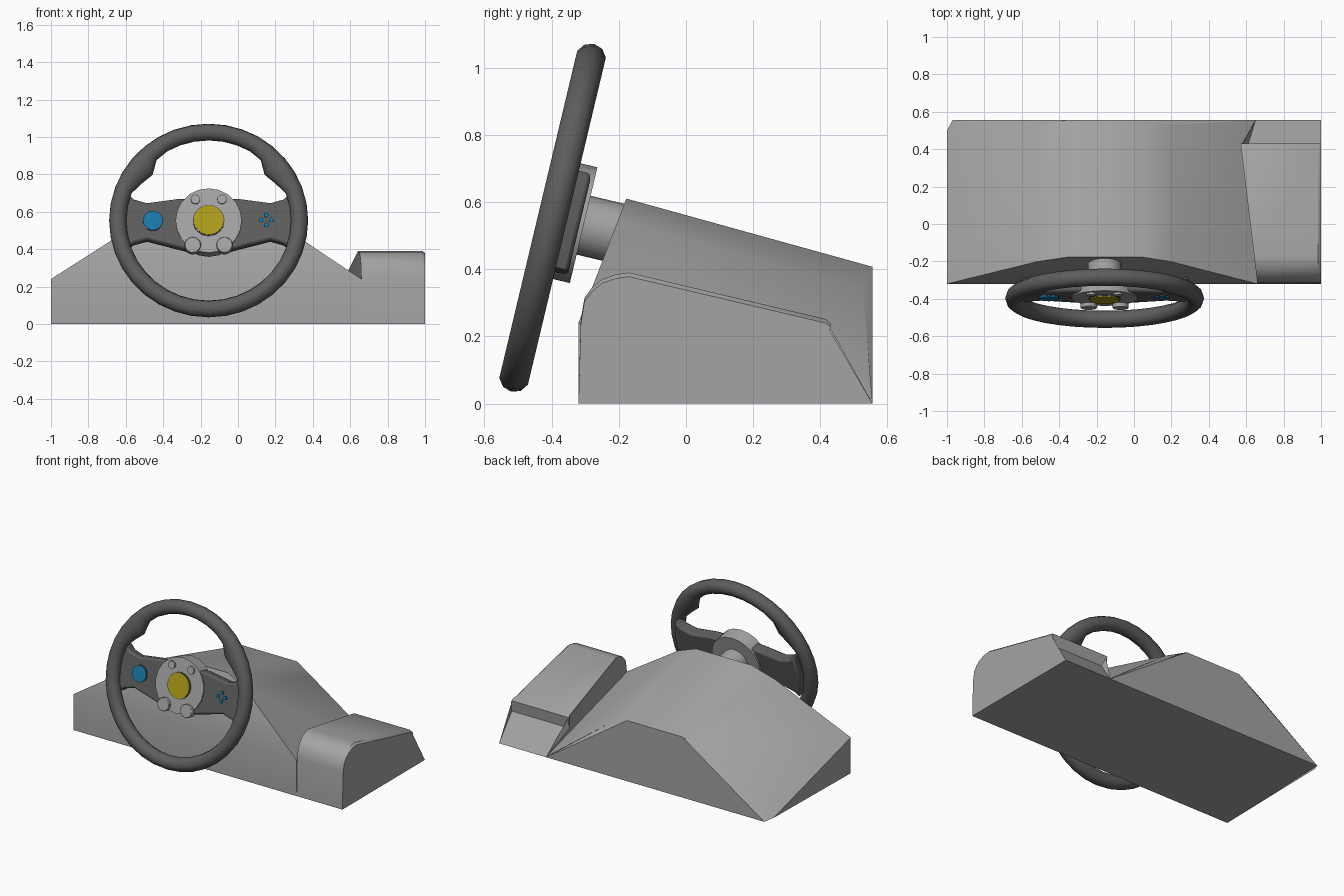
import bpy, bmesh, math
from mathutils import Matrix, Vector

cube = bpy.data.objects.get("Cube")
if cube:
    bpy.data.objects.remove(cube, do_unlink=True)


def material(name, rgb):
    m = bpy.data.materials.new(name)
    m.use_nodes = True
    m.diffuse_color = (*rgb, 1)
    m.node_tree.nodes["Principled BSDF"].inputs["Base Color"].default_value = (*rgb, 1)
    return m


GREY = material("light grey plastic", (0.37, 0.37, 0.37))
DARK = material("dark grey rubber", (0.11, 0.11, 0.11))
YELLOW = material("yellow", (0.42, 0.33, 0.01))
BLUE = material("blue", (0.01, 0.19, 0.39))

# Wheel frame: local x is right, y is up the wheel, z points to the driver
TILT = math.radians(13.4)
WHEEL = Matrix.Translation((-0.157, -0.397, 0.553)) @ Matrix.Rotation(math.pi / 2 - TILT, 4, "X")


def make(name, verts, faces, mat, matrix=None, bevel=0, angle=35):
    bm = bmesh.new()
    vs = [bm.verts.new(v) for v in verts]
    for f in faces:
        bm.faces.new([vs[i] for i in f])
    bmesh.ops.triangulate(bm, faces=[f for f in bm.faces if len(f.verts) > 4])
    bmesh.ops.recalc_face_normals(bm, faces=bm.faces)
    mesh = bpy.data.meshes.new(name)
    bm.to_mesh(mesh)
    bm.free()
    mesh.materials.append(mat)
    ob = bpy.data.objects.new(name, mesh)
    bpy.context.collection.objects.link(ob)
    if matrix:
        ob.matrix_world = matrix
    if bevel:
        mod = ob.modifiers.new("soft edges", "BEVEL")
        mod.width, mod.segments = bevel, 2
        mod.limit_method, mod.angle_limit = "ANGLE", math.radians(40)
    bpy.ops.object.select_all(action="DESELECT")
    ob.select_set(True)
    bpy.context.view_layer.objects.active = ob
    bpy.ops.object.shade_smooth_by_angle(angle=math.radians(angle))
    return ob


def bridge(sections, n, close=False):
    """Quads joining successive closed loops of n points."""
    steps = sections if close else sections - 1
    return [(s * n + i, s * n + (i + 1) % n,
             (s + 1) % sections * n + (i + 1) % n, (s + 1) % sections * n + i)
            for s in range(steps) for i in range(n)]


def prism(name, outline, z0, z1, mat, bevel=0):
    n = len(outline)
    verts = [(x, y, z) for z in (z0, z1) for x, y in outline]
    faces = bridge(2, n) + [tuple(range(n)), tuple(range(n, 2 * n))]
    return make(name, verts, faces, mat, WHEEL, bevel)


def disc(name, x, y, r, z0, z1, mat, sides=20, bevel=0):
    ring = [(x + r * math.cos(2 * math.pi * i / sides), y + r * math.sin(2 * math.pi * i / sides))
            for i in range(sides)]
    return prism(name, ring, z0, z1, mat, bevel)


# Main housing: humped front outline carried back along a falling slope
FALL = 0.277
front_outline = [(-1, 0), (-1, 0.24), (-0.52, 0.547), (-0.36, 0.61),
                 (0.05, 0.61), (0.2, 0.547), (0.66, 0.24), (0.66, 0)]
back_xy = [(-0.97, 0.555), (-1, 0.5), (-0.52, 0.525), (-0.36, 0.555),
           (0.05, 0.555), (0.19, 0.525), (0.65, 0.555), (0.65, 0.555)]
front = [(x, -0.32 + max(0, z - 0.24) * 0.385, z) for x, z in front_outline]
back = [(bx, by, max(0.004, fz - FALL * (by - fy)) if fz else 0)
        for (bx, by), (_, fy, fz) in zip(back_xy, front)]
caps = [(0, 1, 6, 7), (1, 2, 3, 4, 5, 6),
        (8, 9, 10), (8, 10, 11), (8, 11, 12, 15), (12, 13, 15), (13, 14, 15)]
make("housing", front + back, bridge(2, 8) + caps, GREY)

# Side pod: rounded nose, sloping top and notched tail
pod_profile = [(-0.32, 0), (-0.313, 0.25), (-0.302, 0.315), (-0.28, 0.345), (-0.25, 0.37),
               (-0.21, 0.384), (-0.17, 0.39), (0.415, 0.252), (0.43, 0.24), (0.42, 0.165), (0.555, 0)]


def pod_inner_x(y):
    if y < 0.43:
        return 0.66 - 0.09 * (y + 0.32) / 0.75
    return 0.57 + 0.08 * (y - 0.43) / 0.125


def pod_section(x, inset):
    return [(pod_inner_x(y) if x is None else x, y, z - (inset if z > 0.2 else 0))
            for y, z in pod_profile]


n = len(pod_profile)
pod = pod_section(None, 0.01) + pod_section(0.985, 0) + pod_section(1, 0.012)
# The inner edge keeps its full height
pod[:n] = pod_section(None, 0)
make("side_pod", pod, bridge(3, n) + [tuple(range(n)), tuple(range(2 * n, 3 * n))], GREY)

# Steering rim with a thumb rest on each upper inner side
MAJOR, MINOR, RINGS, SIDES = 0.486, 0.046, 36, 10
rim = []
for i in range(RINGS):
    a = 2 * math.pi * i / RINGS
    off_top = math.degrees(abs(math.atan2(math.cos(a), math.sin(a))))
    bulge = 0.055 * math.exp(-((off_top - 53) / 9) ** 2)
    for j in range(SIDES):
        p = 2 * math.pi * j / SIDES
        r = MAJOR + MINOR * math.cos(p) + bulge * min(0, math.cos(p))
        rim.append((r * math.cos(a), r * math.sin(a), MINOR * math.sin(p)))
make("steering_rim", rim, bridge(RINGS, SIDES, True), DARK, WHEEL, angle=60)

# Spokes: one mirrored bar through the hub
half = [(0.12, -0.155), (0.33, -0.1), (0.4, -0.12), (0.44, -0.15), (0.46, 0),
        (0.44, 0.16), (0.4, 0.12), (0.33, 0.1), (0.17, 0.122)]
prism("spokes", half + [(-x, y) for x, y in reversed(half)], -0.083, -0.008, DARK, 0.012)

# Hub and column
disc("hub", 0, 0, 0.177, -0.095, 0, GREY)
disc("steering_column", 0, 0, 0.09, -0.3, -0.09, GREY, 24)

# Buttons
disc("centre_button_surround", 0, 0, 0.085, -0.005, 0.006, DARK, 24)
disc("centre_button", 0, 0, 0.08, -0.005, 0.012, YELLOW, 24)
disc("round_button_surround", -0.298, 0, 0.056, -0.02, -0.004, DARK, 20)
disc("round_button", -0.298, 0, 0.053, -0.02, 0.004, BLUE, 20)
for side, label in ((-1, "right"), (1, "left")):
    disc("upper_button_" + label, side * 0.071, 0.115, 0.025, -0.01, 0.012, GREY, 16)
    disc("lower_button_" + label, side * 0.085, -0.138, 0.043, -0.03, 0.022, GREY, 16, 0.006)
for k in range(4):
    a = k * math.pi / 2
    disc("pad_dot_%d" % (k + 1), 0.308 + 0.027 * math.cos(a), 0.004 + 0.027 * math.sin(a),
         0.012, -0.02, 0, BLUE, 10)
